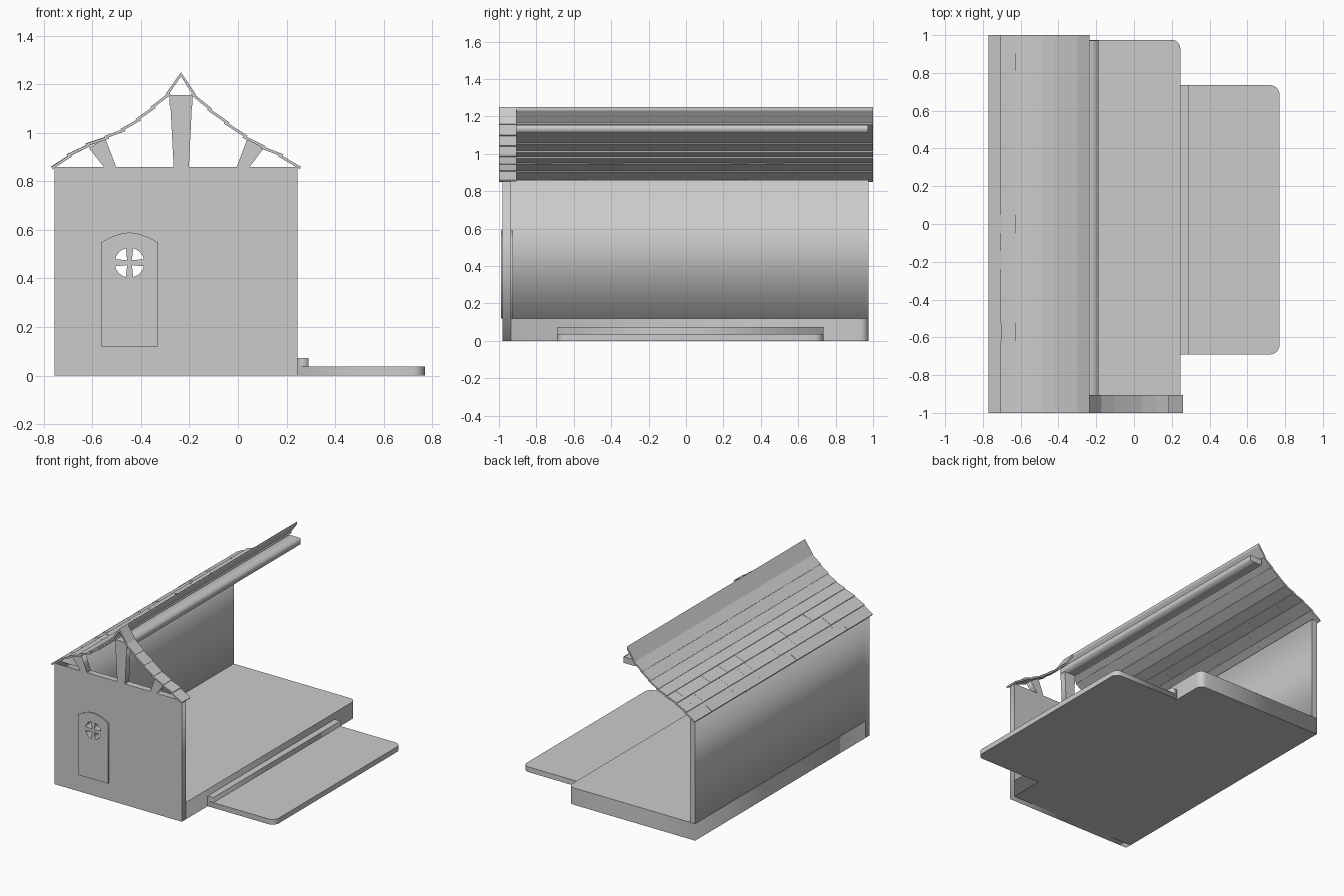
import bpy, bmesh, math, random
from mathutils import Vector, Matrix

if "Cube" in bpy.data.objects:
    bpy.data.objects.remove(bpy.data.objects["Cube"])

random.seed(4)


def link(name, mesh):
    obj = bpy.data.objects.new(name, mesh)
    bpy.context.scene.collection.objects.link(obj)
    return obj


def prism(name, loops, lo, hi, upright=True):
    """Extrude closed 2D loops (inner loops are holes): xz profile along y, or xy plan along z."""
    curve = bpy.data.curves.new(name, 'CURVE')
    curve.dimensions = '2D'
    curve.fill_mode = 'BOTH'
    curve.extrude = (hi - lo) / 2
    for pts in loops:
        s = curve.splines.new('POLY')
        s.points.add(len(pts) - 1)
        for p, (u, v) in zip(s.points, pts):
            p.co = (u, v, 0, 1)
        s.use_cyclic_u = True
    tmp = link(name + "_curve", curve)
    dg = bpy.context.evaluated_depsgraph_get()
    mesh = bpy.data.meshes.new_from_object(tmp.evaluated_get(dg))
    bpy.data.objects.remove(tmp)
    bpy.data.curves.remove(curve)
    mid = (lo + hi) / 2
    if upright:
        mesh.transform(Matrix.Translation((0, mid, 0)) @ Matrix.Rotation(math.pi / 2, 4, 'X'))
    else:
        mesh.transform(Matrix.Translation((0, 0, mid)))
    bm = bmesh.new()
    bm.from_mesh(mesh)
    bmesh.ops.remove_doubles(bm, verts=bm.verts, dist=1e-5)
    bmesh.ops.dissolve_limit(bm, angle_limit=0.01, verts=bm.verts, edges=bm.edges)
    bmesh.ops.recalc_face_normals(bm, faces=bm.faces)
    bm.to_mesh(mesh)
    bm.free()
    mesh.name = name
    return link(name, mesh)


def rect(x0, x1, v0, v1):
    return [(x0, v0), (x1, v0), (x1, v1), (x0, v1)]


def arc(cx, cy, r, a0, a1, n):
    return [(cx + r * math.cos(math.radians(a0 + (a1 - a0) * i / n)),
             cy + r * math.sin(math.radians(a0 + (a1 - a0) * i / n))) for i in range(n + 1)]


# Base slab with one rounded corner
R = 0.045
prism("floor_slab", [[(-0.755, -0.935), (0.245, -0.935)] + arc(0.245 - R, 0.975 - R, R, 0, 90, 8)
                     + [(-0.755, 0.975)]], 0, 0.12, False)

# Side wall
prism("side_wall", [rect(-0.755, -0.715, 0.12, 0.86)], -0.935, 0.975)

# Front wall with arched doorway
CX, CZ = -0.447, 0.465
door = [(-0.565, 0.12), (-0.33, 0.12), (-0.33, 0.548), (-0.365, 0.568), (-0.405, 0.583),
        (CX, 0.59), (-0.49, 0.583), (-0.53, 0.568), (-0.565, 0.548)]
prism("front_wall", [rect(-0.755, 0.245, 0, 0.86), door], -0.98, -0.935)

# Door with a round window in four panes
panes = []
for k in range(4):
    a = 90 * k
    m = math.radians(a + 45)
    panes.append([(CX + 0.014 * math.cos(m), CZ + 0.014 * math.sin(m))]
                 + arc(CX, CZ, 0.061, a + 14, a + 76, 6))
prism("door", [door] + panes, -0.988, -0.925)

# Terrace and its step
r = 0.05
prism("terrace", [[(0.245, -0.69)] + arc(0.77 - r, -0.69 + r, r, -90, 0, 8)
                  + arc(0.77 - r, 0.735 - r, r, 0, 90, 8) + [(0.245, 0.735)]], 0, 0.037, False)
prism("terrace_step", [rect(0.245, 0.29, -0.69, 0.735)], 0.037, 0.073, False)

# Gable posts and ridge beam
prism("king_post", [[(-0.265, 0.86), (-0.202, 0.86), (-0.188, 1.15), (-0.28, 1.15)]], -0.98, -0.935)
prism("left_strut", [[(-0.553, 0.86), (-0.502, 0.86), (-0.547, 0.978), (-0.615, 0.938)]], -0.98, -0.935)
prism("right_strut", [[(-0.005, 0.86), (0.048, 0.86), (0.105, 0.935), (0.04, 0.98)]], -0.98, -0.935)
prism("ridge_beam", [rect(-0.282, -0.188, 1.112, 1.155)], -0.98, 0.972)


# Roof courses: each a thin slab whose lower edge laps over the course below
def roof(name, line, splits):
    bm = bmesh.new()
    T = 0.011
    for i in range(len(line) - 1):
        a, b = Vector(line[i]), Vector(line[i + 1])
        d = (b - a).normalized()
        n = Vector((-d.y, d.x))
        if n.y < 0:
            n = -n
        last = i == len(line) - 2
        lo = a - d * 0.006 + n * (0.007 if i else 0)
        up = b if last else b + d * 0.008
        ys = splits(i)
        for y0, y1 in zip(ys, ys[1:]):
            j = n * (random.uniform(-0.001, 0.001) if len(ys) > 3 else 0)
            top = up - n * T if not last else up - Vector((0, 0.018))
            prof = [lo - n * T + j, lo + j, up + (j if not last else Vector((0, 0))), top]
            f = [bm.verts.new((p.x, y0, p.y)) for p in prof]
            g = [bm.verts.new((p.x, y1, p.y)) for p in prof]
            bm.faces.new(f)
            bm.faces.new(g[::-1])
            for k in range(4):
                bm.faces.new((f[k], g[k], g[(k + 1) % 4], f[(k + 1) % 4]))
    bmesh.ops.recalc_face_normals(bm, faces=bm.faces)
    mesh = bpy.data.meshes.new(name)
    bm.to_mesh(mesh)
    bm.free()
    return link(name, mesh)


tiles = [-1 + 2 * k / 21 for k in range(22)]
roof("left_roof", [(-0.765, 0.863), (-0.697, 0.908), (-0.62, 0.951), (-0.543, 0.983), (-0.475, 1.014),
                   (-0.413, 1.056), (-0.352, 1.106), (-0.29, 1.16), (-0.235, 1.25)],
     lambda i: tiles if i < 3 else [-1, -0.81, 1])
roof("right_gable_tiles", [(0.255, 0.863), (0.178, 0.908), (0.105, 0.943), (0.03, 0.986), (-0.045, 1.042),
                           (-0.115, 1.098), (-0.182, 1.16), (-0.235, 1.25)],
     lambda i: [-1, -0.905])
